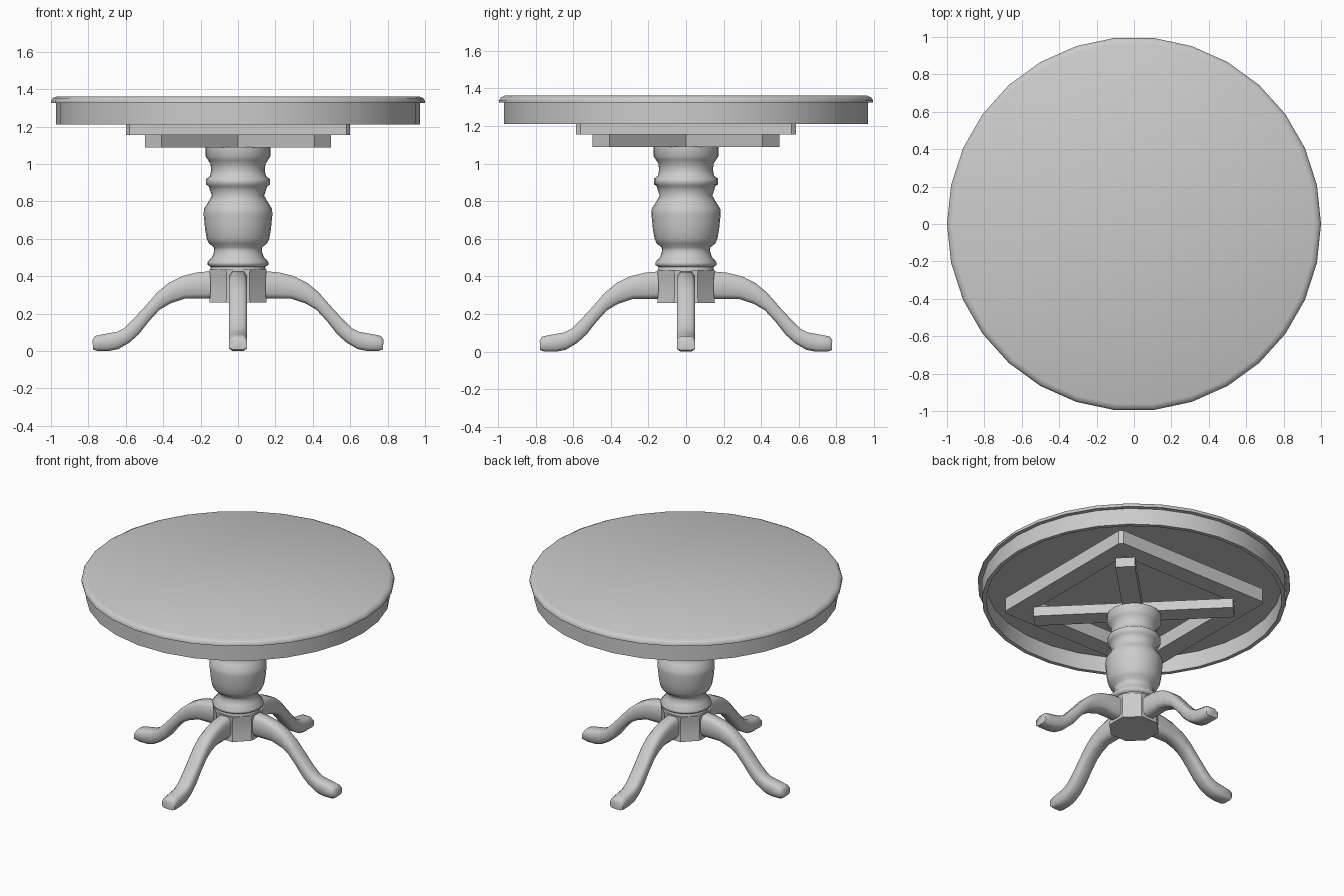
import bpy, bmesh
from math import cos, sin, pi, radians
from mathutils import Matrix

if "Cube" in bpy.data.objects:
    bpy.data.objects.remove(bpy.data.objects["Cube"])


def finish(name, bm, angle):
    bmesh.ops.recalc_face_normals(bm, faces=bm.faces)
    mesh = bpy.data.meshes.new(name)
    bm.to_mesh(mesh)
    bm.free()
    ob = bpy.data.objects.new(name, mesh)
    bpy.context.collection.objects.link(ob)
    if angle:
        bpy.ops.object.select_all(action='DESELECT')
        ob.select_set(True)
        bpy.context.view_layer.objects.active = ob
        bpy.ops.object.shade_smooth_by_angle(angle=radians(angle))
    return ob


def loft(name, rings, angle=65, spin=0):
    """Skin closed rings of points and cap both ends."""
    bm = bmesh.new()
    loops = [[bm.verts.new(p) for p in ring] for ring in rings]
    n = len(loops[0])
    for a, b in zip(loops, loops[1:]):
        for i in range(n):
            j = (i + 1) % n
            bm.faces.new((a[i], a[j], b[j], b[i]))
    bm.faces.new(loops[0])
    bm.faces.new(loops[-1])
    bm.transform(Matrix.Rotation(spin, 4, 'Z'))
    return finish(name, bm, angle)


def lathe(name, profile, sides, phase=0.0, angle=65):
    rings = [[(r * cos(2 * pi * i / sides + phase), r * sin(2 * pi * i / sides + phase), z)
              for i in range(sides)] for r, z in profile]
    return loft(name, rings, angle)


def slab(name, outline, z0, z1, spin=0):
    return loft(name, [[(x, y, z) for x, y in outline] for z in (z0, z1)], 0, spin)


# Round top with a bevelled rim, apron and deep recessed underside
lathe("table_top", [(0.968, 1.362), (0.99, 1.352), (1.0, 1.337), (1.0, 1.325), (0.972, 1.325),
                    (0.972, 1.21), (0.945, 1.21), (0.945, 1.325)], 30, angle=50)

# Square frame under the top
for s, side in ((1, "back"), (-1, "front")):
    slab(side + "_frame_rail", [(-0.6, 0.46 * s), (0.6, 0.46 * s), (0.6, 0.56 * s),
                                (0.58, 0.585 * s), (-0.58, 0.585 * s), (-0.6, 0.56 * s)], 1.155, 1.25)
for s, side in ((1, "right"), (-1, "left")):
    slab(side + "_frame_rail", [(0.47 * s, -0.46), (0.6 * s, -0.46), (0.6 * s, 0.46),
                                (0.47 * s, 0.46)], 1.155, 1.25)

# Diagonal cross beams on the column
for k in range(2):
    slab("cross_beam_%d" % (k + 1), [(-0.64, -0.063), (0.64, -0.063), (0.64, 0.063),
                                     (-0.64, 0.063)], 1.088, 1.155, pi / 4 + k * pi / 2)

# Turned column
lathe("column", [(0.173, 1.09), (0.173, 1.04), (0.16, 1.02), (0.147, 1.0), (0.143, 0.965), (0.15, 0.935),
                 (0.17, 0.92), (0.17, 0.89), (0.156, 0.88), (0.15, 0.86), (0.14, 0.83),
                 (0.157, 0.80), (0.182, 0.76), (0.184, 0.73), (0.176, 0.65), (0.167, 0.60),
                 (0.155, 0.575), (0.13, 0.555), (0.127, 0.535), (0.137, 0.505), (0.163, 0.475),
                 (0.163, 0.46), (0.145, 0.45), (0.15, 0.43), (0.13, 0.42)], 24)

# Eight-sided hub holding the legs
k = 1 / cos(pi / 8)
lathe("hub", [(0.153 * k, 0.435), (0.147 * k, 0.38), (0.147 * k, 0.32), (0.153 * k, 0.26)],
      8, pi / 8, 30)

# Curved legs: top and bottom outline points, rounded section
top = [(0.13, 0.428), (0.22, 0.42), (0.30, 0.40), (0.37, 0.365), (0.43, 0.315), (0.50, 0.235),
       (0.57, 0.16), (0.61, 0.122), (0.65, 0.102), (0.73, 0.088), (0.765, 0.08), (0.778, 0.06)]
bottom = [(0.13, 0.28), (0.22, 0.28), (0.285, 0.28), (0.36, 0.255), (0.42, 0.22), (0.475, 0.16),
          (0.53, 0.09), (0.58, 0.045), (0.64, 0.01), (0.69, 0.0), (0.75, 0.0), (0.775, 0.008)]
section = [(-0.03, 0), (0.03, 0), (0.048, 0.18), (0.048, 0.82),
           (0.03, 1), (-0.03, 1), (-0.048, 0.82), (-0.048, 0.18)]
rings = [[(a[0] + (b[0] - a[0]) * t, w, a[1] + (b[1] - a[1]) * t) for w, t in section]
         for a, b in zip(top, bottom)]
for i, side in enumerate(("right", "back", "left", "front")):
    loft(side + "_leg", rings, 65, i * pi / 2)
